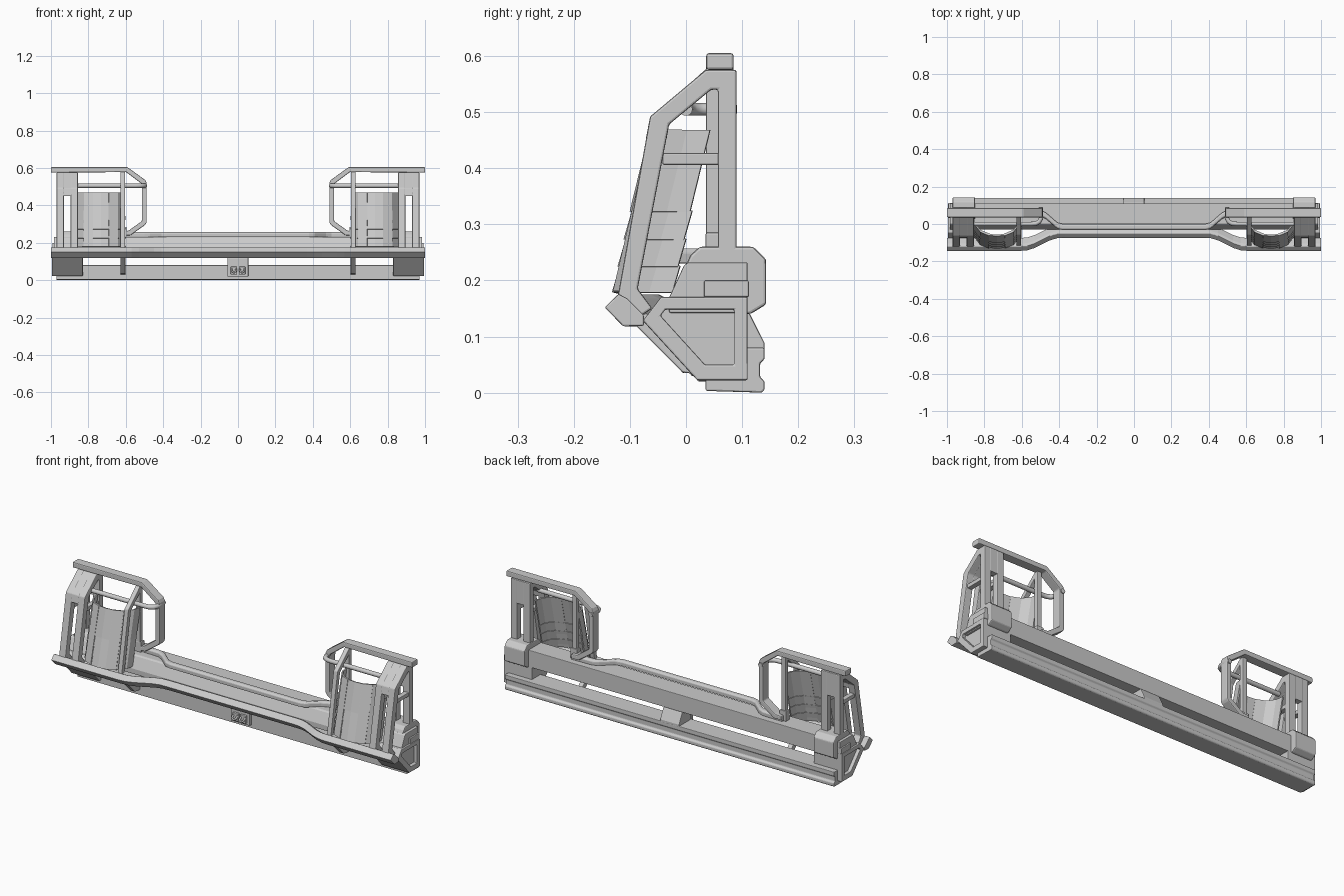
import bpy, bmesh
from mathutils import Vector


def finish(name, bm, bevel=0.003):
    bmesh.ops.recalc_face_normals(bm, faces=bm.faces)
    me = bpy.data.meshes.new(name)
    bm.to_mesh(me)
    bm.free()
    ob = bpy.data.objects.new(name, me)
    bpy.context.collection.objects.link(ob)
    if bevel:
        m = ob.modifiers.new("bevel", "BEVEL")
        m.width, m.segments, m.limit_method = bevel, 2, "ANGLE"
    return ob


def prism(name, poly, a, b, axis="x", bevel=0.003):
    """Extrude a flat polygon between a and b along an axis."""
    put = {"x": lambda p, t: (t, p[0], p[1]),
           "y": lambda p, t: (p[0], t, p[1]),
           "z": lambda p, t: (p[0], p[1], t)}[axis]
    bm = bmesh.new()
    lo = [bm.verts.new(put(p, a)) for p in poly]
    hi = [bm.verts.new(put(p, b)) for p in poly]
    bm.faces.new(lo)
    bm.faces.new(hi)
    n = len(poly)
    for i in range(n):
        j = (i + 1) % n
        bm.faces.new((lo[i], lo[j], hi[j], hi[i]))
    return finish(name, bm, bevel)


def box(name, x, y, z, bevel=0.003):
    return prism(name, [(y[0], z[0]), (y[1], z[0]), (y[1], z[1]), (y[0], z[1])], x[0], x[1], "x", bevel)


def shift_sweep(name, section, stations):
    """Sweep a yz section along x, shifting y at every (x, dy) station."""
    bm = bmesh.new()
    rings = [[bm.verts.new((x, y + dy, z)) for y, z in section] for x, dy in stations]
    n = len(section)
    for r, q in zip(rings, rings[1:]):
        for i in range(n):
            bm.faces.new((r[i], r[(i + 1) % n], q[(i + 1) % n], q[i]))
    bm.faces.new(rings[0])
    bm.faces.new(rings[-1])
    return finish(name, bm)


def tube(name, pts, r):
    cu = bpy.data.curves.new(name, "CURVE")
    cu.dimensions, cu.bevel_depth, cu.bevel_resolution, cu.use_fill_caps = "3D", r, 3, True
    sp = cu.splines.new("POLY")
    sp.points.add(len(pts) - 1)
    for p, c in zip(sp.points, pts):
        p.co = (*c, 1)
    ob = bpy.data.objects.new(name, cu)
    bpy.context.collection.objects.link(ob)
    return ob


def mirror(ob):
    """Copy a right-hand part to the left side."""
    m = ob.modifiers.new("mirror", "MIRROR")
    m.use_axis = (True, False, False)
    return ob


def mirror_curve(name, pts, r):
    tube(name + "_right", pts, r)
    tube(name + "_left", [(-x, y, z) for x, y, z in pts], r)


# Lower rail with a grooved back
prism("lower_rail", [(0.035, 0.003), (0.135, 0), (0.14, 0.005), (0.14, 0.02), (0.132, 0.028),
                     (0.132, 0.052), (0.14, 0.06), (0.14, 0.08), (0.035, 0.08)], -0.97, 0.97)

# Main beam
prism("main_beam", [(-0.03, 0.142), (-0.03, 0.17), (-0.004, 0.226), (0.003, 0.232), (0.11, 0.232),
                    (0.11, 0.142)], -0.985, 0.985)

# Front bar, set back in the middle
half = [(0.37, 0.07), (0.41, 0.068), (0.45, 0.056), (0.53, 0.016), (0.57, 0.003), (0.61, 0), (1, 0)]
stations = [(-x, d) for x, d in reversed(half)] + half
shift_sweep("front_bar", [(-0.145, 0.152), (-0.12, 0.176), (-0.105, 0.168), (-0.075, 0.138),
                          (-0.075, 0.119), (-0.112, 0.118)], stations)

# Upper cross bar, joining the two side hoops
half = [(0.38, 0), (0.41, 0.008), (0.47, 0.06), (0.5, 0.075), (0.62, 0.078)]
stations = [(-x, d) for x, d in reversed(half)] + half
shift_sweep("upper_cross_bar", [(-0.033, 0.23), (-0.033, 0.25), (-0.025, 0.257), (-0.008, 0.257),
                                (0, 0.25), (0, 0.23)], stations)

# Centre bracket, mount plate and two shackles
prism("centre_bracket", [(0.04, 0.075), (0.14, 0.075), (0.14, 0.088), (0.113, 0.142), (0.04, 0.142)], -0.057, 0.055)
box("centre_plate", (-0.057, 0.055), (0.02, 0.04), (0.02, 0.12))
for i, x in enumerate((-0.022, 0.022)):
    box(f"shackle_base_{i}", (x - 0.017, x + 0.017), (0.008, 0.022), (0.03, 0.072))
    tube(f"shackle_{i}", [(x - 0.012, 0.01, 0.06), (x - 0.012, -0.002, 0.05), (x, -0.004, 0.04),
                          (x + 0.012, -0.002, 0.05), (x + 0.012, 0.01, 0.06)], 0.005)

# End caps over the beam
mirror(prism("end_cap", [(-0.03, 0.165), (0.008, 0.245), (0.024, 0.26), (0.12, 0.26), (0.143, 0.237),
                         (0.143, 0.157), (0.115, 0.14), (-0.02, 0.14)], 0.85, 0.97, bevel=0.005))
mirror(box("end_tab", (0.96, 0.993), (0.032, 0.112), (0.17, 0.2)))

# Lower end brackets: body, raised rim and slanted brace
outer = [(-0.077, 0.128), (-0.045, 0.17), (0.11, 0.17), (0.11, 0.022), (0.02, 0.022)]
inner = [(-0.045, 0.137), (-0.037, 0.148), (0.086, 0.148), (0.086, 0.05), (0.034, 0.05)]
mirror(prism("end_bracket", outer, 0.83, 0.976))
bm = bmesh.new()
rows = [[bm.verts.new((x, y, z)) for y, z in loop] for x, loop in
        ((0.97, outer), (0.995, outer), (0.995, inner), (0.97, inner))]
for k in range(4):
    for i in range(5):
        j = (i + 1) % 5
        a, b = rows[k], rows[(k + 1) % 4]
        bm.faces.new((a[i], a[j], b[j], b[i]))
mirror(finish("end_bracket_rim", bm))
mirror(prism("lower_brace", [(-0.1, 0.13), (-0.006, 0.036), (0.04, 0.03), (0.04, 0.06), (0.012, 0.06),
                             (-0.07, 0.142)], 0.602, 0.628))

# Cage side frames: double outer frame and single inner frame
frame = [(-0.122, 0.17), (-0.064, 0.492), (0.035, 0.575), (0.09, 0.575), (0.09, 0.23), (0.057, 0.23),
         (0.057, 0.54), (0.045, 0.54), (-0.03, 0.478), (-0.086, 0.185), (-0.06, 0.15), (-0.09, 0.13)]
for n, a, b in (("outer", 0.931, 0.97), ("middle", 0.856, 0.895)):
    mirror(prism(f"cage_frame_{n}", frame, a, b, bevel=0.004))
    mirror(box(f"cage_brace_{n}", (a + 0.006, b - 0.006), (-0.042, 0.06), (0.406, 0.427)))
thin = [(-0.116, 0.17), (-0.059, 0.492), (0.037, 0.578), (0.06, 0.578), (0.06, 0.23), (0.036, 0.23),
        (0.036, 0.545), (-0.037, 0.48), (-0.092, 0.17)]
mirror(prism("cage_frame_inner", thin, 0.603, 0.628))
mirror(box("inner_post_foot", (0.596, 0.635), (0.035, 0.066), (0.23, 0.285)))
mirror(prism("cage_shoulder", [(-0.072, 0.45), (-0.064, 0.492), (0.035, 0.575), (0.09, 0.575), (0.09, 0.45),
                               (0.057, 0.45), (0.057, 0.54), (0.045, 0.54), (-0.03, 0.478), (-0.035, 0.45)],
             0.89, 0.936))

# Cage top rail running into the side hoop
mirror(prism("cage_hoop", [(1, 0.605), (0.592, 0.605), (0.495, 0.535), (0.488, 0.52), (0.488, 0.308), (0.497, 0.295),
                           (0.575, 0.24), (0.62, 0.24), (0.62, 0.262), (0.585, 0.265), (0.514, 0.316), (0.514, 0.515),
                           (0.598, 0.578), (1, 0.575)], 0.036, 0.085, "y", 0.005))

# Hand tube around the cage
mirror_curve("cage_tube", [(0.5, 0.09, 0.505), (0.497, 0.03, 0.505), (0.507, 0.012, 0.505), (0.525, 0.002, 0.505),
                           (0.55, 0.0, 0.505), (0.87, 0.0, 0.505)], 0.012)

# Curved slatted shields inside the cages, leaning back
arc = [(-0.124, 0.0), (-0.118, -0.04), (-0.088, -0.08), (-0.04, -0.1), (0.0, -0.104),
       (0.04, -0.1), (0.088, -0.08), (0.118, -0.04), (0.124, 0.0)]


def shield(name, z0, z1, out, arc_part, thick=0.008):
    bm = bmesh.new()
    rows = []
    for z, o in ((z0, out), (z1, out * 0.3)):
        lean = 0.045 - (0.47 - z) * 0.22
        rows.append([bm.verts.new((0.733 + x * (1 + o * 4), y + lean - o, z)) for x, y in arc_part])
    for i in range(len(arc_part) - 1):
        bm.faces.new((rows[0][i], rows[0][i + 1], rows[1][i + 1], rows[1][i]))
    ob = finish(name, bm, 0)
    s = ob.modifiers.new("thickness", "SOLIDIFY")
    s.thickness, s.offset = thick, 0
    return mirror(ob)


for i, (z0, z1) in enumerate(((0.322, 0.468), (0.272, 0.324), (0.224, 0.274), (0.178, 0.226))):
    shield(f"shield_slat_{i}", z0, z1, 0.005, arc)
for i, k in enumerate((2, 5)):
    shield(f"shield_rib_{i}", 0.18, 0.468, 0.006, arc[k:k + 2], 0.012)
